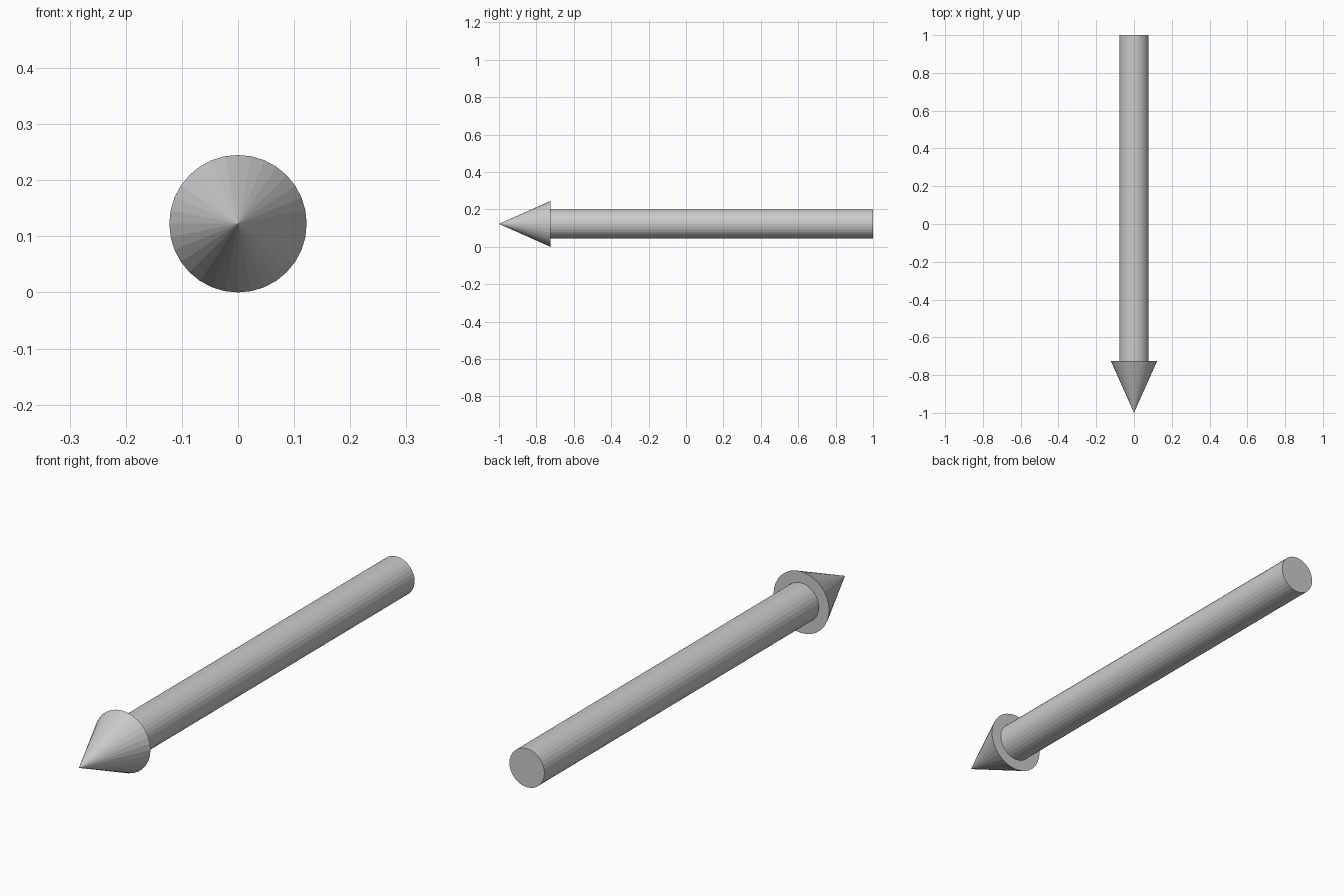
import bpy
import math

if "Cube" in bpy.data.objects:
    bpy.data.objects.remove(bpy.data.objects["Cube"])

SIDES = 32
AXIS_Z = 0.1225  # height of the arrow's centre line


def tapered(name, y_front, y_back, r_front, r_back):
    """Flat-faceted cone or cylinder lying along y."""
    bpy.ops.mesh.primitive_cone_add(
        vertices=SIDES, radius1=r_back, radius2=r_front,
        depth=y_back - y_front,
        location=(0, (y_front + y_back) / 2, AXIS_Z),
        rotation=(math.radians(90), 0, 0))
    obj = bpy.context.object
    obj.name = name
    return obj


# Pointed head, tip towards the front
tapered("arrow_head", -1.0, -0.725, 0.0, 0.1225)

# Round shaft, seated slightly inside the head
tapered("arrow_shaft", -0.735, 1.0, 0.077, 0.077)
